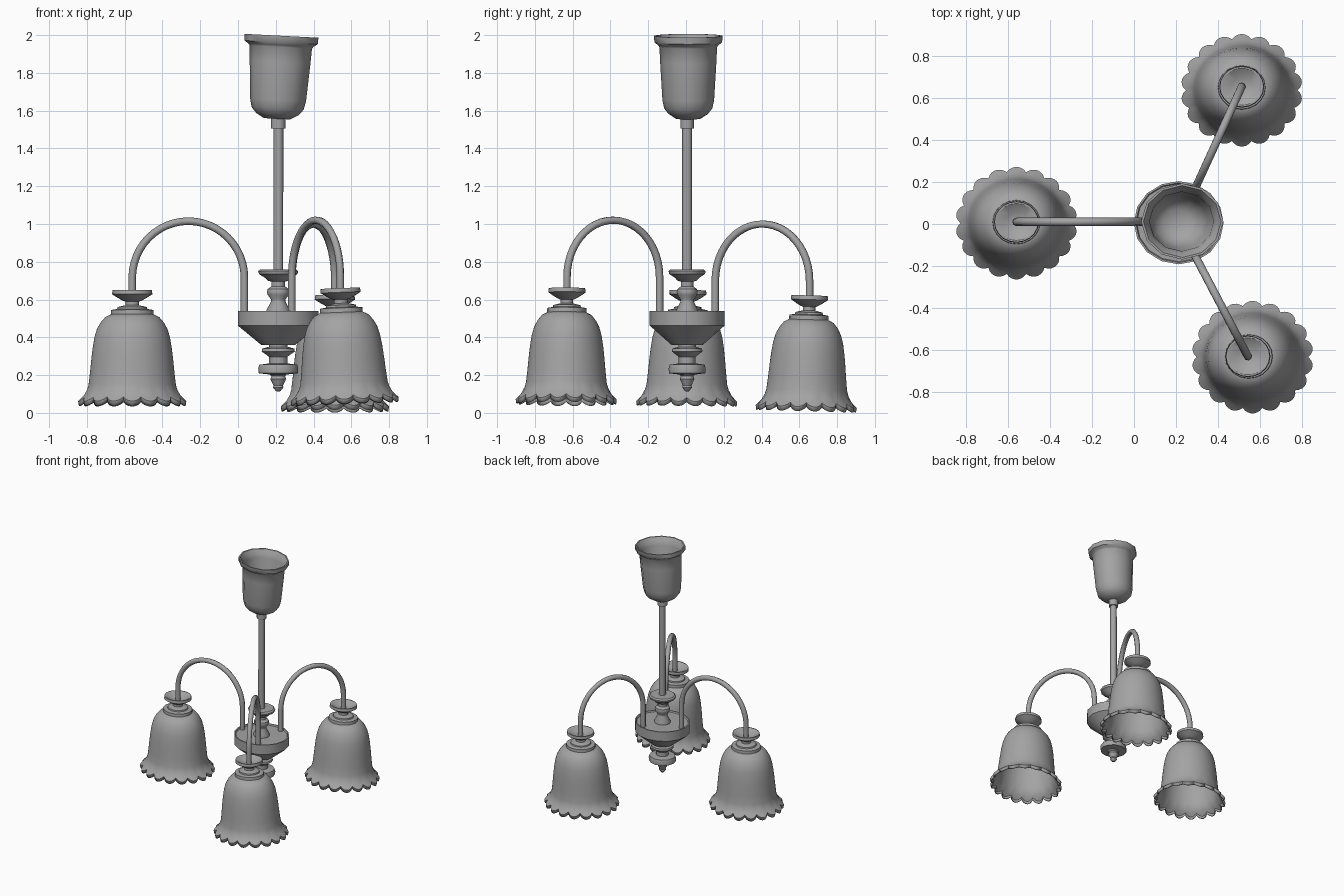
import bpy, bmesh
from math import sin, cos, pi, radians
from mathutils import Vector

if "Cube" in bpy.data.objects:
    bpy.data.objects.remove(bpy.data.objects["Cube"])

CX, CY = 0.213, 0.006      # main axis
SQUASH = 0.925             # the round parts are slightly oval in y

grey = bpy.data.materials.new("dark_grey")
grey.diffuse_color = (.37, .37, .37, 1)
grey.use_nodes = True
grey.node_tree.nodes["Principled BSDF"].inputs["Base Color"].default_value = grey.diffuse_color


def finish(bm, name, angle):
    bmesh.ops.recalc_face_normals(bm, faces=bm.faces)
    me = bpy.data.meshes.new(name)
    bm.to_mesh(me)
    bm.free()
    ob = bpy.data.objects.new(name, me)
    bpy.context.collection.objects.link(ob)
    me.materials.append(grey)
    me.shade_smooth()
    me.set_sharp_from_angle(angle=radians(angle))
    return ob


def lathe(name, profile, segs, loc, rot=(0, 0), lobes=0, angle=35):
    """Spin (radius, z[, lobe weight]) points; z is relative to loc."""
    bm = bmesh.new()
    rings = []
    for p in profile:
        r, z = p[0], p[1]
        w = p[2] if len(p) > 2 else 0
        if r == 0:
            rings.append([bm.verts.new((0, 0, z))])
            continue
        ring = []
        for i in range(segs):
            a = 2 * pi * i / segs
            b = w * abs(sin(lobes * a / 2)) ** .8
            rr = r + 0.024 * b
            ring.append(bm.verts.new((rr * cos(a), rr * sin(a) * SQUASH, z - 0.022 * b)))
        rings.append(ring)
    for A, B in zip(rings, rings[1:]):
        for i in range(segs):
            j = (i + 1) % segs
            if len(A) == 1:
                bm.faces.new((A[0], B[i], B[j]))
            elif len(B) == 1:
                bm.faces.new((A[i], B[0], A[j]))
            else:
                bm.faces.new((A[i], B[i], B[j], A[j]))
    ob = finish(bm, name, angle)
    ob.location = loc
    ob.rotation_euler = (radians(rot[0]), radians(rot[1]), 0)
    return ob


def tube(name, pts, radius):
    cu = bpy.data.curves.new(name, 'CURVE')
    cu.dimensions = '3D'
    cu.bevel_depth = radius
    cu.bevel_resolution = 2
    cu.use_fill_caps = True
    sp = cu.splines.new('POLY')
    sp.points.add(len(pts) - 1)
    for q, p in zip(sp.points, pts):
        q.co = (*p, 1)
    sp.use_smooth = True
    cu.materials.append(grey)
    ob = bpy.data.objects.new(name, cu)
    bpy.context.collection.objects.link(ob)


# ceiling cup: open at the top, slightly tilted
lathe("ceiling_cup", [
    (0, .018), (.065, .022), (.11, .055), (.138, .12), (.153, .38), (.165, .41), (.185, .44),
    (.196, .44), (.194, .405), (.172, .39), (.165, .38), (.161, .30), (.148, .10),
    (.138, .055), (.112, .025), (.07, 0), (0, 0)],
    12, (CX - .006, CY + .006, 1.557), (0, 3), angle=50)
lathe("ceiling_cup_collar", [(0, .07), (.038, .07), (.038, 0), (0, 0)], 12, (CX, CY, 1.505))

# hanging rod
tube("hanging_rod", [(CX, CY, .7), (CX + .001, CY, 1.54)], .026)

# turned spindle above the bowl
lathe("upper_spindle", [
    (0, .76), (.095, .76), (.106, .75), (.102, .735), (.07, .715), (.055, .70), (.036, .695),
    (.036, .67), (.056, .655), (.06, .64), (.056, .625), (.038, .60), (.038, .59),
    (.062, .545), (.062, .53), (0, .53)], 12, (CX, CY, 0))

# central bowl holding the arms
lathe("central_bowl", [
    (0, .53), (.20, .53), (.205, .54), (.214, .54), (.214, .462), (.09, .36), (0, .36)],
    16, (CX, CY, 0))

# turned finial below the bowl
lathe("lower_finial", [
    (0, .37), (.05, .37), (.05, .35), (.085, .34), (.088, .325), (.055, .302), (.048, .295),
    (.048, .262), (.10, .255), (.106, .235), (.104, .21), (.045, .203), (.036, .195),
    (.042, .18), (.025, .145), (.028, .135), (.012, .115), (0, .112)], 12, (CX, CY, 0))

# (name, arm foot xy, arm end xy, cup top z, arc top z, tilt about x and y)
arms = [
    ("left", (.034, .01), (-.56, .01), .65, 1.015, (-.6, 0)),
    ("front", (.285, -.14), (.542, -.63), .66, 1.02, (-.4, -2.2)),
    ("back", (.285, .155), (.513, .654), .622, 1.0, (-1.7, 0)),
]
for name, foot, end, cup, top, tilt in arms:
    # arched arm
    f, e = Vector((*foot, 0)), Vector((*end, 0))
    mid, half = (f + e) / 2, (e - f) / 2
    spring = top - .30
    pts = [f + Vector((0, 0, .5))]
    for i in range(25):
        t = pi * i / 24
        pts.append(mid - half * cos(t) + Vector((0, 0, spring + .30 * sin(t))))
    pts.append(e + Vector((0, 0, cup - .06)))
    tube(name + "_arm", pts, .02)

    # dished lamp cup, neck and shade collar
    loc = (*end, cup)
    lathe(name + "_lamp_cup", [
        (0, -.035), (.05, -.03), (.095, 0), (.104, 0), (.107, -.022), (.07, -.045),
        (.045, -.058), (.036, -.06), (.036, -.08), (.078, -.09), (.08, -.10),
        (.112, -.105), (.114, -.138), (0, -.138)], 20, loc, tilt)

    # bell shade with scalloped rim
    shade = lathe(name + "_shade", [
        (.06, -.125), (.112, -.128), (.142, -.142), (.168, -.172), (.187, -.207), (.200, -.25),
        (.210, -.31), (.217, -.37), (.224, -.44), (.231, -.50), (.237, -.525, .1),
        (.250, -.552, .4), (.266, -.568, 1), (.262, -.592, 1)],
        126, loc, tilt, lobes=18, angle=40)
    sol = shade.modifiers.new("thickness", 'SOLIDIFY')
    sol.thickness = .008
    sol.offset = -1
